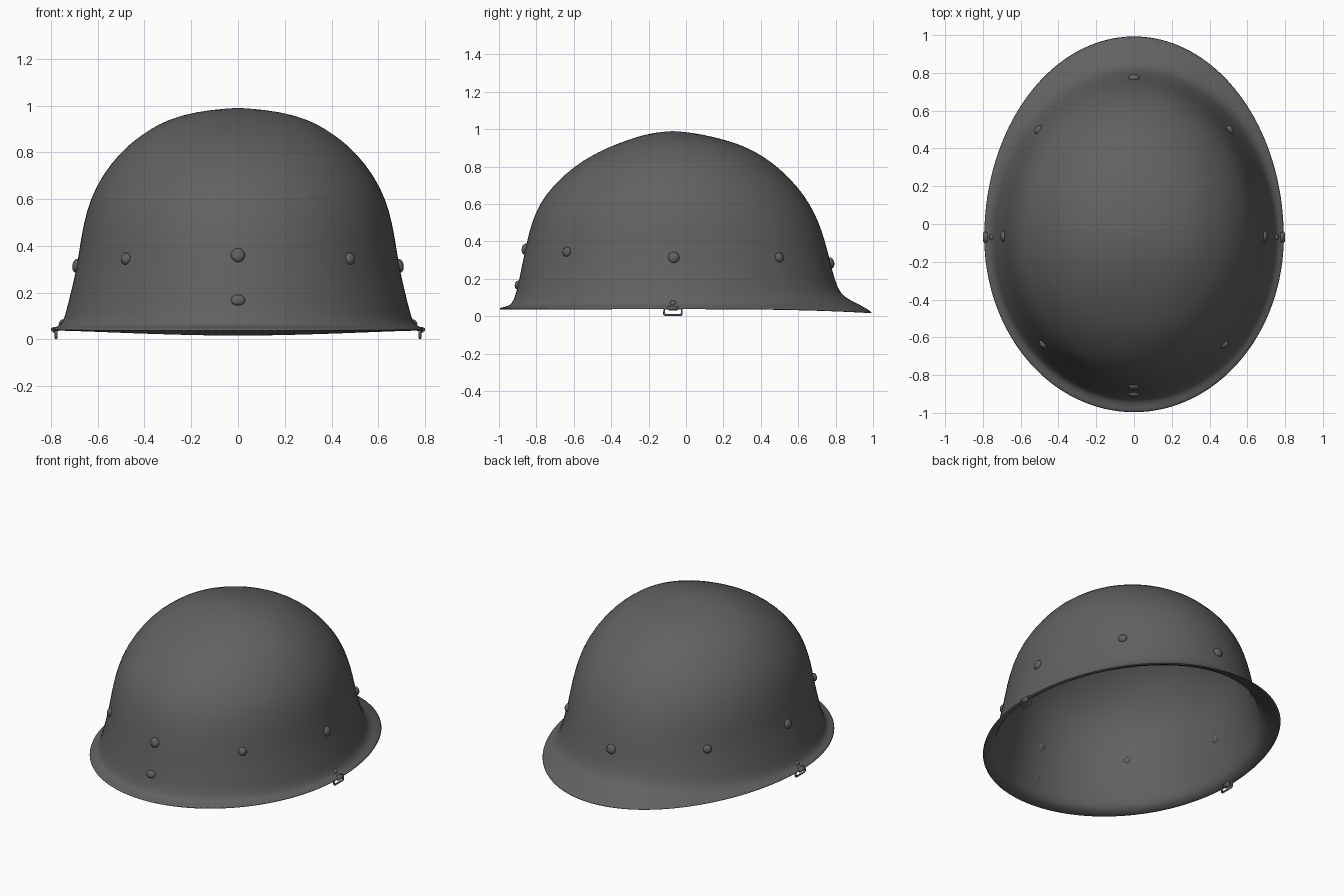
import bpy, bmesh, math
from mathutils import Vector

if "Cube" in bpy.data.objects:
    bpy.data.objects.remove(bpy.data.objects["Cube"])

YC = -0.07   # y of the crown
SEG = 64
# rows: height, side half width, front reach, back reach
DOME = [(0.988, .04, .04, .04), (0.975, .18, .145, .15), (0.94, .30, .25, .295),
        (0.9, .375, .355, .405), (0.85, .445, .45, .49), (0.8, .503, .53, .56),
        (0.7, .583, .642, .663), (0.6, .632, .715, .734), (0.5, .66, .756, .782),
        (0.4, .677, .781, .815), (0.3, .692, .802, .84), (0.2, .716, .822, .865)]
# brim rows: (side width, z), (front reach, z), (back reach, z)
BRIM = [((.733, .13), (.838, .13), (.888, .14)), ((.745, .09), (.853, .085), (.915, .107)),
        ((.757, .066), (.87, .06), (.96, .08)), ((.778, .053), (.9, .05), (1.02, .052)),
        ((.797, .046), (.93, .045), (1.07, .02))]

mat = bpy.data.materials.new("dark grey")
mat.diffuse_color = (0.12, 0.12, 0.12, 1)
mat.use_nodes = True
mat.node_tree.nodes["Principled BSDF"].inputs["Base Color"].default_value = mat.diffuse_color


def finish(name, bm):
    me = bpy.data.meshes.new(name)
    bm.to_mesh(me)
    bm.free()
    ob = bpy.data.objects.new(name, me)
    bpy.context.collection.objects.link(ob)
    me.materials.append(mat)
    for p in me.polygons:
        p.use_smooth = True
    return ob


def ring_point(side, front, back, a):
    c, s = math.cos(a), math.sin(a)
    reach, z_end = back if s > 0 else front
    t = abs(s) ** 3
    return Vector((side[0] * c, YC + reach * s, side[1] * (1 - t) + z_end * t))


rows = [((w, z), (f, z), (b, z)) for z, w, f, b in DOME] + BRIM

# Shell: stacked egg-shaped rings closed by a crown fan
bm = bmesh.new()
top = bm.verts.new((0, YC, 0.99))
rings = [[bm.verts.new(ring_point(*r, 2 * math.pi * j / SEG)) for j in range(SEG)] for r in rows]
for j in range(SEG):
    k = (j + 1) % SEG
    bm.faces.new((top, rings[0][j], rings[0][k]))
    for u, d in zip(rings, rings[1:]):
        bm.faces.new((u[j], d[j], d[k], u[k]))
shell = finish("helmet_shell", bm)
sol = shell.modifiers.new("thickness", 'SOLIDIFY')
sol.thickness = 0.012
sol.offset = -1
shell.modifiers.new("smooth", 'SUBSURF').levels = 1
shell.modifiers["smooth"].render_levels = 1


def on_shell(a, z):
    """Point of the shell at angle a and height z."""
    pts = [ring_point(*r, a) for r in rows]
    for p, q in zip(pts, pts[1:]):
        if q.z <= z:
            return p.lerp(q, (p.z - z) / (p.z - q.z))
    return pts[-1]


def rivet(name, x, y, z, r=.03, h=.019, squash=1):
    reach, w = (.85 if y > YC else .8), .69
    a = math.atan2((y - YC) / reach, x / w)
    p = on_shell(a, z)
    n = (on_shell(a + .02, z) - on_shell(a - .02, z)).cross(
        on_shell(a, z + .02) - on_shell(a, z - .02)).normalized()
    bm = bmesh.new()
    bmesh.ops.create_uvsphere(bm, u_segments=20, v_segments=12, radius=1)
    bmesh.ops.scale(bm, vec=(r, r * squash, h), verts=bm.verts)
    ob = finish(name, bm)
    ob.location = p
    ob.rotation_euler = n.to_track_quat('Z', 'Y').to_euler()


# Rivets around the shell
rivet("front_rivet", 0, -.86, .36)
rivet("front_lower_rivet", 0, -.9, .168, .031, .016, .75)
rivet("back_rivet", 0, .78, .285, .03)
for side, s in (("right", 1), ("left", -1)):
    rivet(side + "_rivet", s * .7, -.065, .315, .03)
    rivet(side + "_front_rivet", s * .485, -.645, .345, .026)
    rivet(side + "_back_rivet", s * .52, .525, .315, .026)
    rivet(side + "_strap_rivet", s * .75, YC, .072, .016, .01)

    # Strap loop: bent wire rectangle hanging under the brim
    cu = bpy.data.curves.new(side + "_strap_loop", 'CURVE')
    cu.dimensions = '3D'
    cu.bevel_depth = .006
    cu.bevel_resolution = 3
    sp = cu.splines.new('POLY')
    path = [(-.047, .04), (-.047, .012), (-.04, .006), (.04, .006), (.047, .012), (.047, .04)]
    sp.points.add(len(path) - 1)
    sp.use_cyclic_u = True
    for pt, (y, z) in zip(sp.points, path):
        pt.co = (s * .778, YC + y, z, 1)
    ob = bpy.data.objects.new(side + "_strap_loop", cu)
    bpy.context.collection.objects.link(ob)
    cu.materials.append(mat)

    # Clip: small plate folded over the brim edge
    bm = bmesh.new()
    bmesh.ops.create_cube(bm, size=1)
    bmesh.ops.scale(bm, vec=(.034, .06, .024), verts=bm.verts)
    bmesh.ops.bevel(bm, geom=bm.edges[:], offset=.006, segments=2, affect='EDGES')
    finish(side + "_strap_clip", bm).location = (s * .782, YC, .042)
